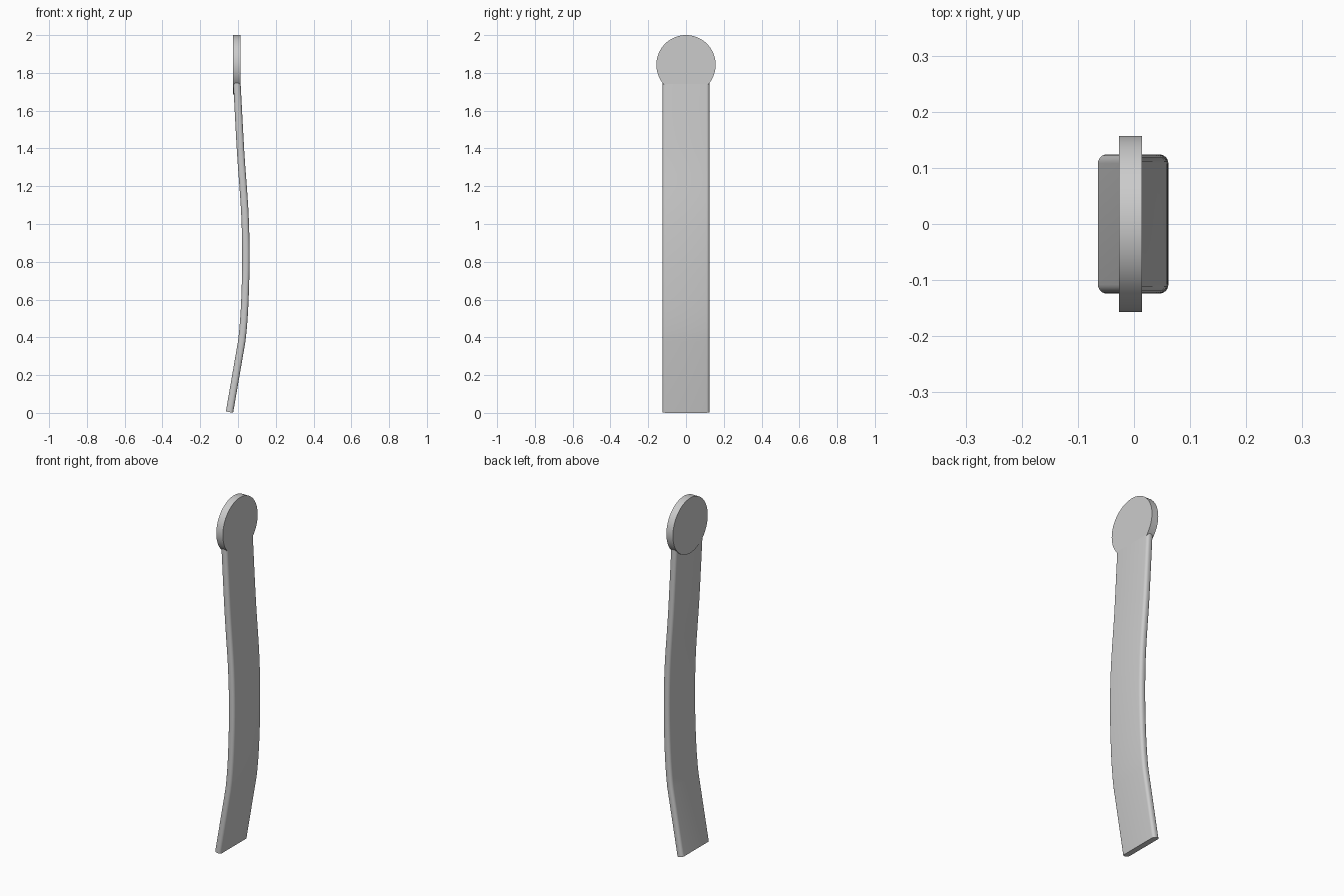
import bpy, bmesh, math
from mathutils import Vector

cube = bpy.data.objects.get("Cube")
if cube:
    bpy.data.objects.remove(cube, do_unlink=True)

# Single grey material
grey = bpy.data.materials.new("plain grey")
grey.use_nodes = True
colour = (0.6, 0.6, 0.6, 1)
grey.diffuse_color = colour
grey.node_tree.nodes["Principled BSDF"].inputs["Base Color"].default_value = colour


def finish(bm, name, angle):
    bmesh.ops.recalc_face_normals(bm, faces=bm.faces)
    mesh = bpy.data.meshes.new(name)
    bm.to_mesh(mesh)
    bm.free()
    mesh.materials.append(grey)
    ob = bpy.data.objects.new(name, mesh)
    bpy.context.collection.objects.link(ob)
    bpy.ops.object.select_all(action='DESELECT')
    ob.select_set(True)
    bpy.context.view_layer.objects.active = ob
    bpy.ops.object.shade_smooth_by_angle(angle=math.radians(angle))
    return ob


def rounded_rect(half_t, half_w, r, steps=6):
    """Cross-section as (thickness, width) points."""
    pts = []
    for i, (st, sw) in enumerate([(1, 1), (-1, 1), (-1, -1), (1, -1)]):
        for k in range(steps + 1):
            a = math.pi / 2 * (i + k / steps)
            pts.append((st * (half_t - r) + r * math.cos(a),
                        sw * (half_w - r) + r * math.sin(a)))
    return pts


def centreline(keys, steps=6):
    """Smooth path in x, z through the key points; the first span is straight."""
    k = [Vector(p) for p in keys]
    ext = k + [2 * k[-1] - k[-2]]
    path = [k[0]]
    for i in range(1, len(k) - 1):
        a, b, c, d = ext[i - 1:i + 3]
        m0 = (c - a) * (c - b).length / (c - a).length
        m1 = (d - b) * (c - b).length / (d - b).length
        for s in range(steps):
            t = s / steps
            path.append(b * (2*t**3 - 3*t**2 + 1) + m0 * (t**3 - 2*t**2 + t)
                        + c * (3*t**2 - 2*t**3) + m1 * (t**3 - t**2))
    return path + [k[-1]]


# Curved strap, swept from the foot up into the disc
path = centreline([(-0.045, 0.004), (0.020, 0.38), (0.040, 0.70),
                   (0.038, 1.02), (0.014, 1.38), (-0.0065, 1.76)])
section = rounded_rect(0.0195, 0.124, 0.016)
bm = bmesh.new()
rings = []
for i, p in enumerate(path):
    tan = (path[min(i + 1, len(path) - 1)] - path[max(i - 1, 0)]).normalized()
    nx, nz = tan.y, -tan.x
    rings.append([bm.verts.new((p.x + nx * t, w, p.y + nz * t)) for t, w in section])
n = len(section)
for lo, hi in zip(rings, rings[1:]):
    for j in range(n):
        bm.faces.new((lo[j], lo[(j + 1) % n], hi[(j + 1) % n], hi[j]))
bm.faces.new(rings[0])
bm.faces.new(rings[-1])
finish(bm, "strap", 30)

# Round flat disc at the top
bm = bmesh.new()
bmesh.ops.create_cone(bm, cap_ends=True, segments=64, radius1=0.157,
                      radius2=0.157, depth=0.041)
disc = finish(bm, "end_disc", 30)
disc.rotation_euler = (0, math.pi / 2, 0)
disc.location = (-0.0065, 0, 1.843)
